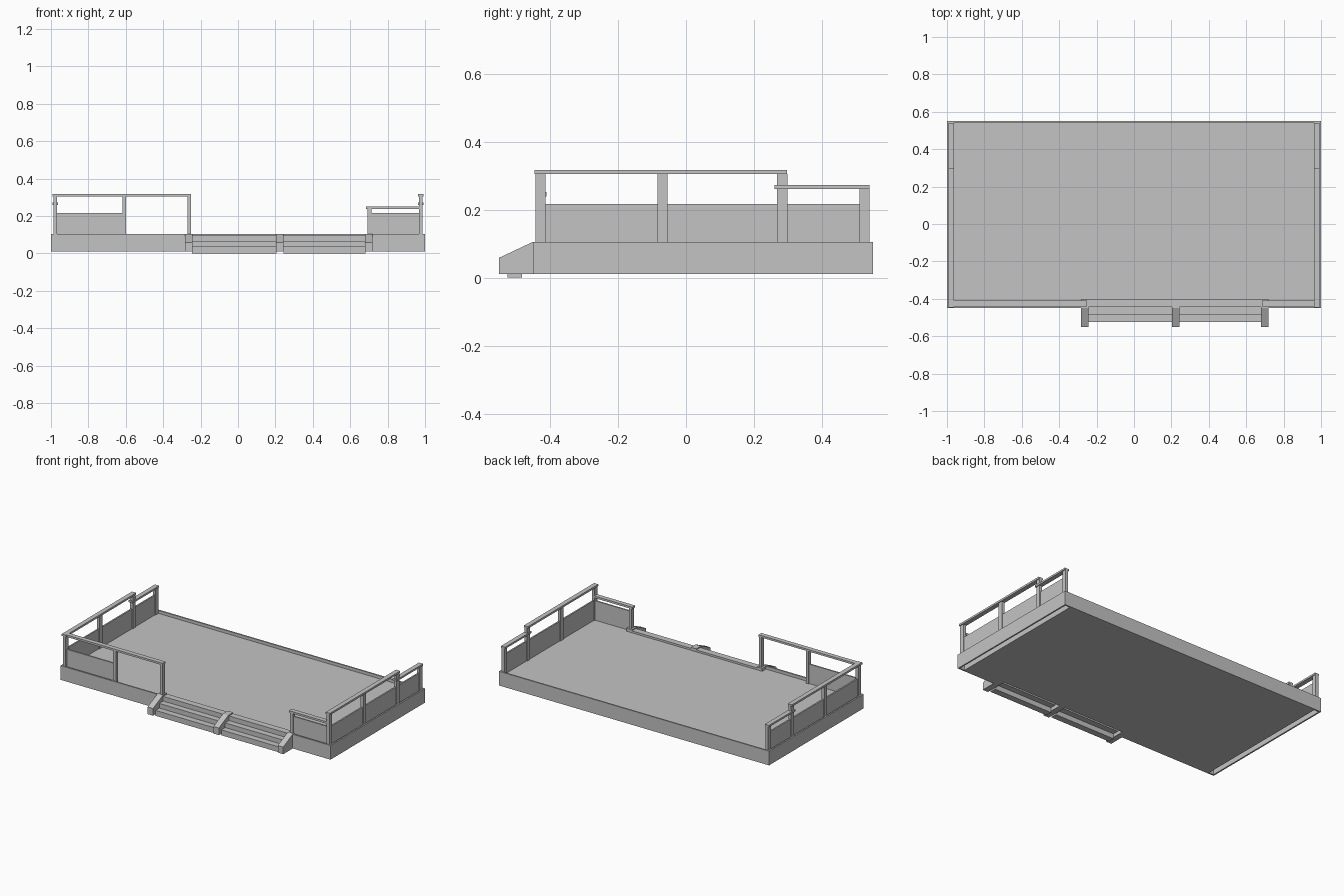
import bpy, bmesh

cube = bpy.data.objects.get("Cube")
if cube:
    bpy.data.objects.remove(cube, do_unlink=True)

grey = bpy.data.materials.new("plain_grey")
grey.use_nodes = True
COLOUR = (0.55, 0.55, 0.55, 1)
grey.diffuse_color = COLOUR
grey.node_tree.nodes["Principled BSDF"].inputs["Base Color"].default_value = COLOUR


def prism(name, profile, x0, x1):
    """Extrude a (y, z) profile from x0 to x1."""
    bm = bmesh.new()
    face = bm.faces.new([bm.verts.new((x0, y, z)) for y, z in profile])
    ext = bmesh.ops.extrude_face_region(bm, geom=[face])["geom"]
    moved = [v for v in ext if isinstance(v, bmesh.types.BMVert)]
    bmesh.ops.translate(bm, verts=moved, vec=(x1 - x0, 0, 0))
    bmesh.ops.recalc_face_normals(bm, faces=bm.faces)
    mesh = bpy.data.meshes.new(name)
    bm.to_mesh(mesh)
    bm.free()
    mesh.materials.append(grey)
    obj = bpy.data.objects.new(name, mesh)
    bpy.context.collection.objects.link(obj)
    return obj


def box(name, x, y, z):
    (y0, y1), (z0, z1) = y, z
    return prism(name, [(y0, z0), (y1, z0), (y1, z1), (y0, z1)], min(x), max(x))


BASE, FLOOR, TOP = 0.01, 0.085, 0.105
FRONT, BACK = -0.45, 0.55
STAIR = (-0.26, 0.70)

# Floor slab, notched where the stairs come in
box("floor", (-0.955, 0.955), (-0.40, BACK - 0.01), (BASE, FLOOR))
for side, x in (("right", (-0.955, STAIR[0])), ("left", (STAIR[1], 0.955))):
    box(f"front_floor_{side}", x, (FRONT + 0.01, -0.40), (BASE, FLOOR))

# Fascia boards around the floor, with a narrow gap under each side
box("back_fascia", (-1, 1), (BACK - 0.01, BACK), (BASE, TOP))
box("front_fascia_right", (-1, STAIR[0]), (FRONT, FRONT + 0.01), (BASE, TOP))
box("front_fascia_left", (STAIR[1], 1), (FRONT, FRONT + 0.01), (BASE, TOP))
for s, side in ((-1, "right"), (1, "left")):
    box(f"{side}_fascia", (s * 0.99, s), (FRONT, BACK), (BASE, TOP))
    box(f"{side}_border", (s * 0.955, s * 0.99), (FRONT + 0.01, BACK - 0.01),
        (0.07, FLOOR))

# Side railings: posts, stepped handrails and panels
for s, side in ((-1, "right"), (1, "left")):
    post_x = (s * 0.967, s * 0.987)
    rail_x = (s * 0.962, s * 0.993)
    for i, (y, top) in enumerate(((-0.428, 0.304), (-0.069, 0.304),
                                  (0.283, 0.304), (0.525, 0.26))):
        box(f"{side}_post_{i}", post_x, (y - 0.015, y + 0.015), (FLOOR, top))
    box(f"{side}_high_handrail", rail_x, (-0.446, 0.297), (0.304, 0.317))
    box(f"{side}_low_handrail", rail_x, (0.26, 0.54), (0.26, 0.272))
    box(f"{side}_panel", (s * 0.972, s * 0.982), (-0.42, 0.52), (FLOOR, 0.217))

# Front railings
FRONT_POST = (-0.438, -0.413)
FRONT_RAIL = (-0.441, -0.41)
FRONT_PANEL = (-0.43, -0.42)
for name, x, top in (("front_middle_post", -0.608, 0.304),
                     ("front_stair_post_right", -0.261, 0.304),
                     ("front_stair_post_left", 0.703, 0.238)):
    box(name, (x - 0.01, x + 0.01), FRONT_POST, (FLOOR, top))
box("front_high_handrail", (-0.99, -0.25), FRONT_RAIL, (0.304, 0.317))
box("front_low_handrail", (0.685, 0.97), FRONT_RAIL, (0.238, 0.251))
box("front_panel_right", (-0.97, -0.61), FRONT_PANEL, (FLOOR, 0.215))
box("front_panel_left", (0.70, 0.97), FRONT_PANEL, (FLOOR, 0.215))

# Sloped stair stringers
SLOPE = [(-0.40, BASE), (-0.55, BASE), (-0.55, 0.058), (FRONT, TOP), (-0.40, TOP)]
for i, x in enumerate((-0.264, 0.224, 0.70)):
    prism(f"stair_stringer_{i}", SLOPE, x - 0.02, x + 0.02)

# Two flights of three steps between the stringers
for flight, x in enumerate(((-0.245, 0.205), (0.243, 0.681))):
    for i in range(3):
        y = -0.525 + 0.041 * i
        box(f"step_{flight}_{i}", x, (y, y + 0.043),
            (0.0 + 0.033 * i, 0.036 + 0.031 * i))
